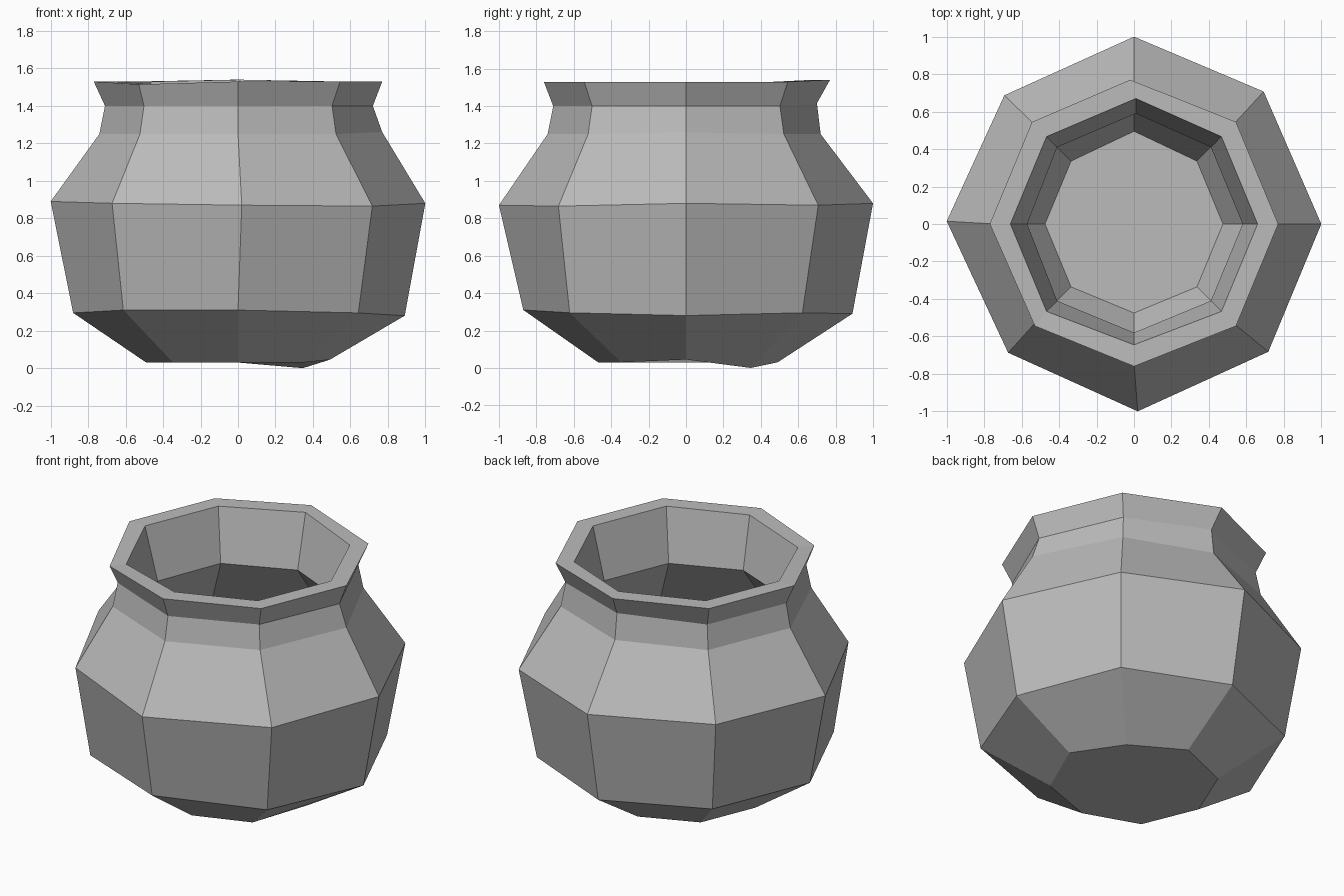
import bpy, bmesh
from math import cos, sin, pi
from mathutils import Vector

cube = bpy.data.objects.get("Cube")
if cube:
    bpy.data.objects.remove(cube)

SIDES = 8  # corner 0 on +x, counter-clockwise

# Plain stone-grey clay
clay = bpy.data.materials.new("grey_clay")
clay.use_nodes = True
clay.diffuse_color = (0.5, 0.5, 0.5, 1)
shader = clay.node_tree.nodes["Principled BSDF"]
shader.inputs["Base Color"].default_value = (0.5, 0.5, 0.5, 1)
shader.inputs["Roughness"].default_value = 0.9

# Profile from underside, over the rim, down to the inner floor:
# radius, height, and hand-made nudges of single corners
profile = [
    (0.49, 0.03, {0: (0, 0, 0.015), 1: (0, 0, -0.03), 6: (0, 0.02, 0)}),
    (0.88, 0.295, {0: (0.01, 0, -0.015), 2: (0, 0.01, -0.005), 5: (0.01, 0, 0.015),
                   6: (0, 0.01, 0.015), 7: (0.02, 0, 0)}),
    (1.0, 0.88, {1: (-0.015, 0, -0.01), 3: (0.015, -0.02, 0), 4: (0, 0.015, 0.01),
                 5: (0.035, 0.02, 0), 6: (0.02, 0, -0.01), 7: (0.01, 0.025, -0.015)}),
    (0.74, 1.25, {0: (0.03, 0, 0.01), 2: (0, -0.02, 0)}),
    (0.71, 1.4, {0: (0.01, 0, 0), 2: (0, -0.01, 0.015)}),
    (0.77, 1.53, {2: (-0.02, 0, 0.01), 5: (0.015, 0, -0.015), 6: (0, 0.01, 0)}),
    (0.66, 1.53, {2: (0.01, 0.01, 0.01), 5: (0, 0, -0.015), 6: (0, 0.015, 0)}),
    (0.58, 1.2, {2: (0.01, 0.01, 0), 4: (0.01, 0, 0)}),
    (0.87, 0.83, {}),
    (0.475, 0.14, {2: (0, 0.02, 0)}),
]

bm = bmesh.new()


def ring(radius, height, nudges):
    verts = []
    for i in range(SIDES):
        a = 2 * pi * i / SIDES
        p = Vector((radius * cos(a), radius * sin(a), height))
        verts.append(bm.verts.new(p + Vector(nudges.get(i, (0, 0, 0)))))
    return verts


# Pot wall, underside and inner floor
rings = [ring(*row) for row in profile]
for low, high in zip(rings, rings[1:]):
    for i in range(SIDES):
        j = (i + 1) % SIDES
        bm.faces.new((low[i], low[j], high[j], high[i]))
bm.faces.new(rings[0][::-1])
bm.faces.new(rings[-1])
bmesh.ops.recalc_face_normals(bm, faces=bm.faces[:])

mesh = bpy.data.meshes.new("pot")
bm.to_mesh(mesh)
bm.free()
mesh.materials.append(clay)
pot = bpy.data.objects.new("pot", mesh)
bpy.context.collection.objects.link(pot)
